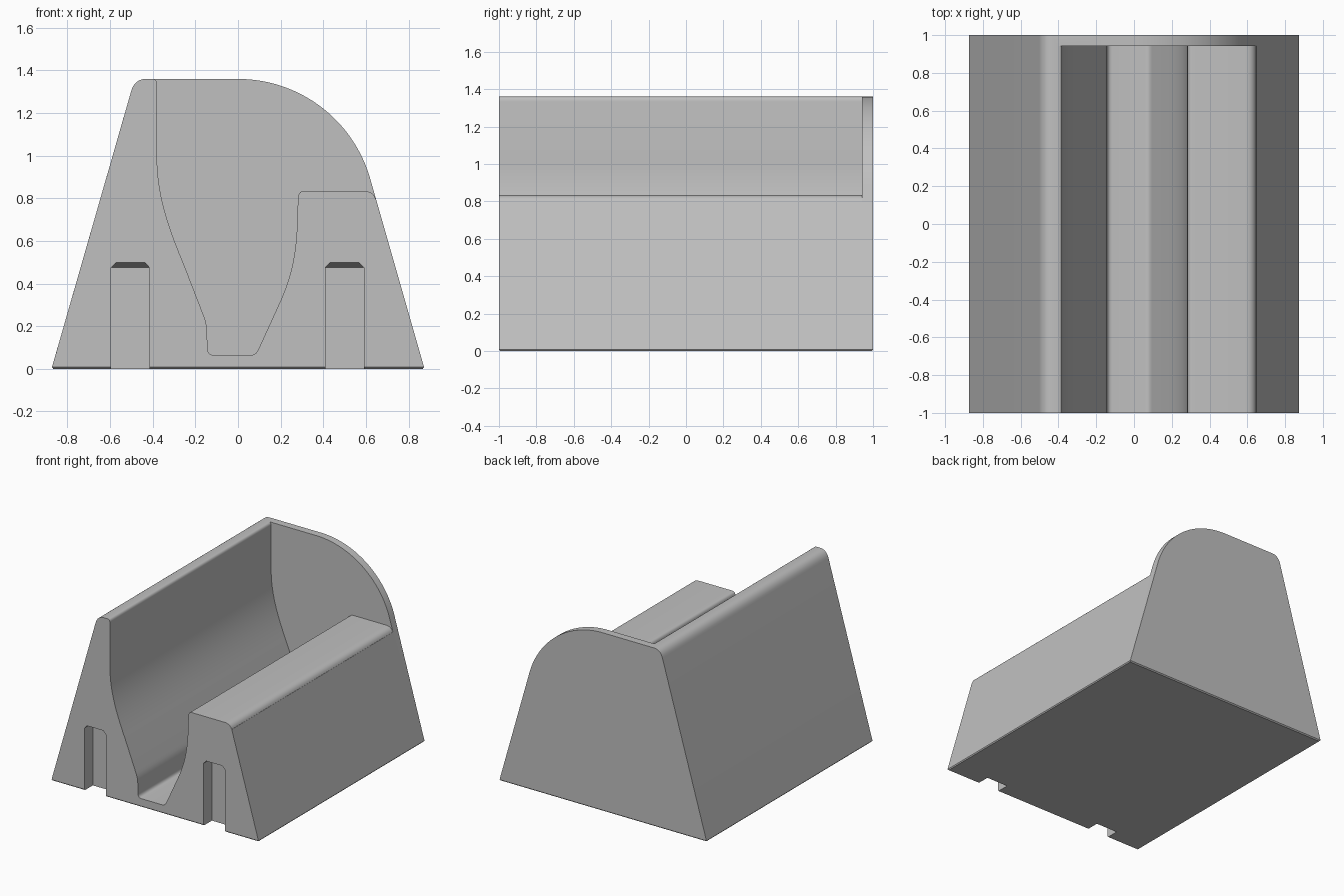
import bpy, bmesh, math
from mathutils import Vector
from mathutils.geometry import interpolate_bezier

old = bpy.data.objects.get("Cube")
if old:
    bpy.data.objects.remove(old, do_unlink=True)

grey = bpy.data.materials.new("plain grey")
grey.use_nodes = True
colour = (0.53, 0.53, 0.53, 1)
grey.diffuse_color = colour
grey.node_tree.nodes["Principled BSDF"].inputs["Base Color"].default_value = colour


def curve(a, b, c, d, steps=12):
    """Points of a cubic curve in the x, z plane."""
    return [tuple(p) for p in interpolate_bezier(*(Vector(p) for p in (a, b, c, d)), steps)]


def finish(name, bm):
    bmesh.ops.remove_doubles(bm, verts=bm.verts, dist=1e-5)
    bmesh.ops.recalc_face_normals(bm, faces=bm.faces)
    mesh = bpy.data.meshes.new(name)
    bm.to_mesh(mesh)
    bm.free()
    mesh.materials.append(grey)
    obj = bpy.data.objects.new(name, mesh)
    bpy.context.collection.objects.link(obj)
    return obj


def prism(profile, y0, y1):
    """Extrude an x, z outline along y."""
    bm = bmesh.new()
    face = bm.faces.new([bm.verts.new((x, y0, z)) for x, z in profile])
    new = bmesh.ops.extrude_face_region(bm, geom=[face])["geom"]
    verts = [v for v in new if isinstance(v, bmesh.types.BMVert)]
    bmesh.ops.translate(bm, verts=verts, vec=(0, y1 - y0, 0))
    return bm


# Body: sloped sides, one small rounded shoulder and one large one
radius, top, lean = 0.645, 1.36, math.radians(16.2)
outline = [(-0.875, 0), (0.875, 0)]
for i in range(33):
    t = lean + (math.pi / 2 - lean) * i / 32
    outline.append((radius * math.cos(t), top - radius + radius * math.sin(t)))
outline += curve((-0.435, top), (-0.47, top), (-0.493, 1.335), (-0.502, 1.3), 8)
bm = prism(outline, -1, 1)
base_edges = [e for e in bm.edges if all(v.co.z < 0.001 for v in e.verts)]
bmesh.ops.bevel(bm, geom=base_edges, offset=0.008, segments=1, affect='EDGES')
body = finish("holder_body", bm)

# Trough: open at the front and above, closed by the back wall
channel = [(-0.4, 1.6), (-0.4, top)]
channel += curve((-0.4, top), (-0.387, top), (-0.38, 1.35), (-0.38, 1.335), 6)
channel += curve((-0.38, 1.0), (-0.38, 0.82), (-0.33, 0.67), (-0.25, 0.48), 20)
channel += curve((-0.165, 0.26), (-0.15, 0.225), (-0.145, 0.2), (-0.145, 0.16), 6)
channel += curve((-0.143, 0.095), (-0.143, 0.075), (-0.132, 0.065), (-0.115, 0.065), 6)
channel += curve((0.06, 0.065), (0.08, 0.065), (0.088, 0.075), (0.096, 0.092), 6)
channel += curve((0.2, 0.32), (0.265, 0.47), (0.277, 0.58), (0.28, 0.76), 20)
channel += curve((0.282, 0.8), (0.283, 0.825), (0.292, 0.835), (0.312, 0.835), 6)
channel += curve((0.585, 0.835), (0.615, 0.835), (0.637, 0.825), (0.646, 0.797), 8)
channel += [(1.0, 0.797), (1.0, 1.6)]
cutters = [finish("trough_cutter", prism(channel, -1.1, 0.942))]

# Two front slots with clipped corners and a sloping roof
for side, x in (("right", -0.505), ("left", 0.5)):
    bm = bmesh.new()
    for y in (-1.1, -1.0, -0.9):
        for s in (-1, 1):
            bm.verts.new((x + s * 0.09, y, -0.1))
            bm.verts.new((x + s * 0.09, y, 0.475))
            if y < -0.95:
                bm.verts.new((x + s * 0.068, y, 0.498))
    hull = bmesh.ops.convex_hull(bm, input=bm.verts)
    spare = [v for v in hull["geom_interior"] if isinstance(v, bmesh.types.BMVert)]
    bmesh.ops.delete(bm, geom=spare, context='VERTS')
    cutters.append(finish(side + "_slot_cutter", bm))

bpy.ops.object.select_all(action='DESELECT')
bpy.context.view_layer.objects.active = body
body.select_set(True)
for cutter in cutters:
    cut = body.modifiers.new(cutter.name, 'BOOLEAN')
    cut.object = cutter
    cut.solver = 'EXACT'
    bpy.ops.object.modifier_apply(modifier=cut.name)
    bpy.data.objects.remove(cutter, do_unlink=True)
bpy.ops.object.shade_smooth_by_angle(angle=math.radians(25))
